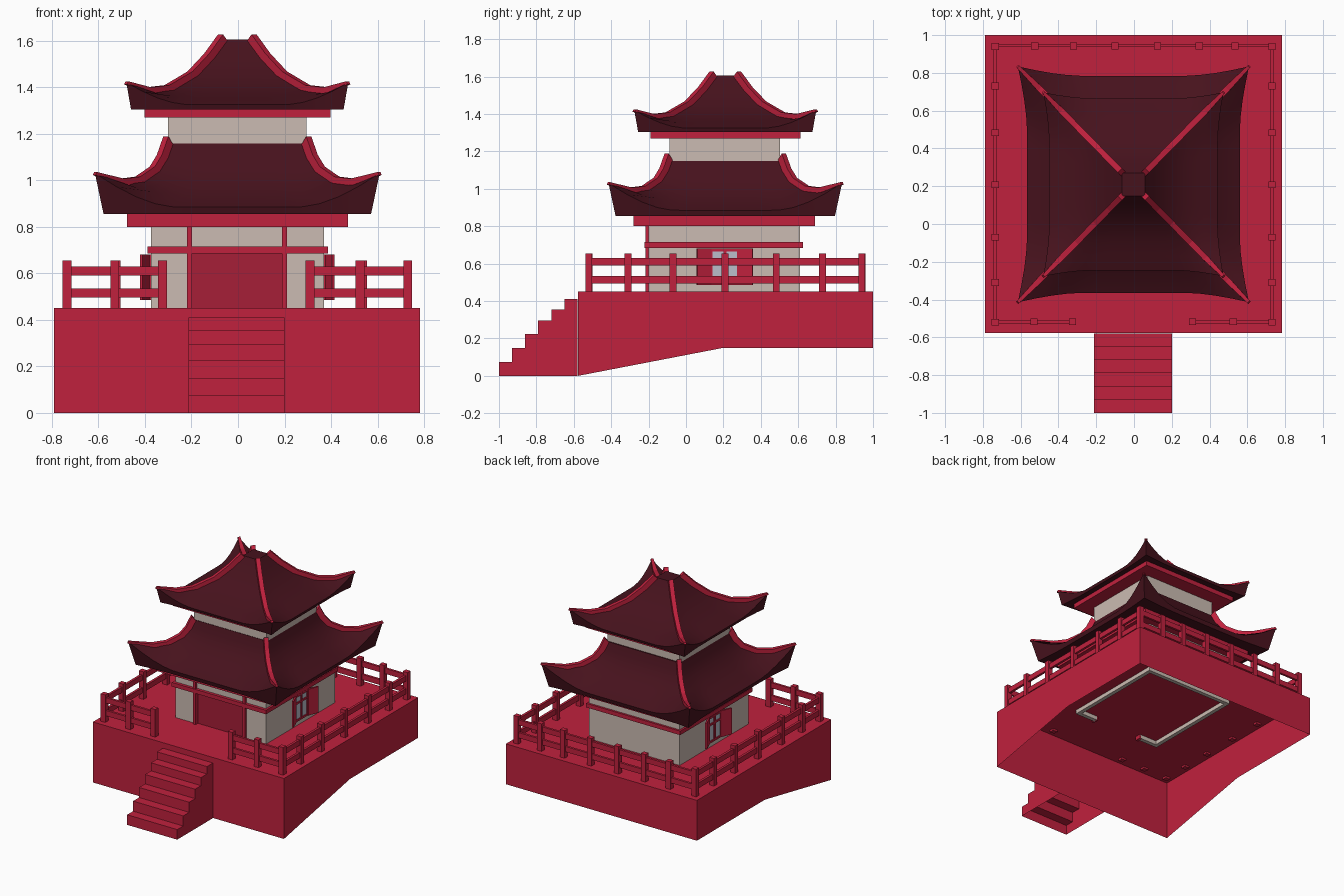
import bpy, bmesh, math
from mathutils import Vector

if "Cube" in bpy.data.objects:
    bpy.data.objects.remove(bpy.data.objects["Cube"])

def material(name, rgb):
    m = bpy.data.materials.new(name)
    m.diffuse_color = (*rgb, 1)
    m.use_nodes = True
    m.node_tree.nodes["Principled BSDF"].inputs["Base Color"].default_value = m.diffuse_color
    return m

RED = material("red_paint", (0.527, 0.015, 0.047))
DOOR = material("door_red", (0.38, 0.013, 0.038))
ROOF = material("dark_tile", (0.062, 0.006, 0.012))
CREAM = material("cream_plaster", (0.6, 0.5, 0.445))
GLASS = material("window_glass", (0.5, 0.52, 0.6))
CX, CY = -0.003, 0.21          # roof centre

def finish(name, bm, mat, smooth=None):
    bmesh.ops.recalc_face_normals(bm, faces=bm.faces)
    me = bpy.data.meshes.new(name)
    bm.to_mesh(me)
    bm.free()
    ob = bpy.data.objects.new(name, me)
    me.materials.append(mat)
    bpy.context.collection.objects.link(ob)
    if smooth:
        bpy.ops.object.select_all(action='DESELECT')
        ob.select_set(True)
        bpy.context.view_layer.objects.active = ob
        bpy.ops.object.shade_smooth_by_angle(angle=math.radians(smooth))
    return ob

def add_box(bm, x0, x1, y0, y1, z0, z1):
    vs = bmesh.ops.create_cube(bm, size=1)["verts"]
    for v in vs:
        v.co = Vector((x1 if v.co.x > 0 else x0, y1 if v.co.y > 0 else y0, z1 if v.co.z > 0 else z0))

def boxes(name, mat, *specs):
    bm = bmesh.new()
    for s in specs:
        add_box(bm, *s)
    return finish(name, bm, mat)

def side_profile(name, pts, open_edges, x0, x1, mat):
    """Extrude a (y, z) outline along x, leaving the last edges open underneath."""
    bm = bmesh.new()
    a, b = ([bm.verts.new((x, y, z)) for y, z in pts] for x in (x0, x1))
    bm.faces.new(a)
    bm.faces.new(b)
    for i in range(len(pts) - open_edges):
        j = (i + 1) % len(pts)
        bm.faces.new((a[i], a[j], b[j], b[i]))
    return finish(name, bm, mat)

# Terrace and stairs, both open underneath
side_profile("terrace", [(-.578, 0), (-.578, .45), (1, .45), (1, .15), (.2, .15)], 2, -.79, .783, RED)
steps, y, z = [(-1, 0)], -1, 0
for top in (.075, .15, .225, .295, .355, .41):
    steps += [(y, top), (y + .07, top)]
    y += .07
steps.append((y, 0))
side_profile("stairs", steps, 1, -.212, .2, RED)

# Fence posts and rails
side_y = (-.52, -.31, -.07, .208, .483, .73, .94)
posts = [(x, y) for x in (-.735, .73) for y in side_y]
posts += [(x, .943) for x in (-.525, -.32, -.1, .125, .345, .535)]
posts += [(x, -.518) for x in (-.53, -.325, .31, .525)]
boxes("fence_posts", RED, *[(x - .019, x + .019, y - .018, y + .018, .435, .655) for x, y in posts])
rails = []
for z0, z1 in ((.495, .535), (.59, .63)):
    for x in (-.735, .73):
        rails.append((x - .009, x + .009, -.52, .94, z0, z1))
    rails.append((-.735, .73, .936, .953, z0, z1))
    for x0, x1 in ((-.735, -.31), (.3, .73)):
        rails.append((x0, x1, -.527, -.51, z0, z1))
boxes("fence_rails", RED, *rails)

# Ground floor: hollow walls with a door opening
boxes("lower_walls", CREAM,
      (-.375, -.345, -.2, .61, .42, .82), (.34, .37, -.2, .61, .42, .82),
      (-.345, .34, .58, .61, .42, .82),
      (-.345, -.205, -.2, -.17, .42, .82), (.2, .34, -.2, -.17, .42, .82),
      (-.205, .2, -.2, -.17, .685, .82))
boxes("door", DOOR, (-.2, .195, -.19, -.175, .45, .685))
boxes("door_posts", RED, *[(x - .011, x + .011, -.217, -.17, .42, .81) for x in (-.208, .2)])
boxes("wall_band", RED,
      (-.39, .386, -.222, -.195, .685, .715), (-.39, .386, .6, .625, .685, .715),
      (-.39, -.37, -.222, .625, .685, .715), (.366, .386, -.222, .625, .685, .715))
boxes("lower_eave_frame", RED, (-.477, .472, -.28, .69, .8, .858))

# Side windows with open shutters
for s, face, side in ((1, .37, "right"), (-1, -.375, "left")):
    def out(d0, d1, *rest):
        return (min(face + s * d0, face + s * d1), max(face + s * d0, face + s * d1), *rest)
    boxes(side + "_window_glass", GLASS, out(-.005, .004, .135, .28, .49, .675))
    bars = [out(0, .011, y - .008, y + .008, .485, .68) for y in (.135, .2075, .28)]
    bars += [out(0, .011, .13, .285, z - .007, z + .007) for z in (.492, .62, .673)]
    boxes(side + "_window_frame", RED, *bars)
    for hinge, d in ((.135, -1), (.28, 1)):
        sh = boxes(side + "_shutter", RED, (-.006, .006, min(0, d * .083), max(0, d * .083), .485, .68))
        sh.location = (face + s * .009, hinge, 0)
        sh.rotation_euler.z = math.radians(-s * d * 22)

# Upper floor
boxes("upper_walls", CREAM, (-.3, .295, -.088, .503, 1.1, 1.28))
boxes("upper_eave_frame", RED, (-.402, .397, -.19, .612, 1.27, 1.308))

def roof(name, rings, ridge_rise):
    """Rings hold mid-edge radius and height, then corner radius and height."""
    n, ky = 16, 1.02
    bm = bmesh.new()
    grid = []
    for rm, zm, rc, zc in rings:
        loop = []
        for k in range(4):
            for i in range(n):
                u = -1 + 2 * i / n
                w = max(0, (abs(u) - .45) / .55) ** 2
                r = rm + (rc - rm) * w
                x, y = u * r, -r
                for _ in range(k):
                    x, y = -y, x
                loop.append(bm.verts.new((CX + x, CY + y * ky, zm + (zc - zm) * w)))
        grid.append(loop)
    for a, b in zip(grid, grid[1:]):
        for i in range(4 * n):
            j = (i + 1) % (4 * n)
            bm.faces.new((a[i], a[j], b[j], b[i]))
    bm.faces.new(grid[0])
    bm.faces.new(grid[-1])
    finish(name, bm, ROOF, 25)

    # Raised hip ridges sweeping down to the upturned corners
    path = [Vector((rc, zc)) for _, _, rc, zc in rings[1:]]
    bm = bmesh.new()
    for sx in (-1, 1):
        for sy in (-1, 1):
            sections = []
            for i, p in enumerate(path):
                t = path[min(i + 1, len(path) - 1)] - path[max(i - 1, 0)]
                nrm = Vector((t.y, -t.x)).normalized()
                h = .006 if i == 0 else .022
                hw = .006 if i == 0 else .011
                top, low = p + nrm * h, p - nrm * .008
                if i == len(path) - 1:
                    top.y = p.y + ridge_rise
                    top.x = p.x + .012
                sections.append([bm.verts.new((CX + sx * (q.x + e), CY + ky * sy * (q.x - e), q.y))
                                 for q, e in ((low, -hw), (low, hw), (top, hw), (top, -hw))])
            for a, b in zip(sections, sections[1:]):
                for i in range(4):
                    j = (i + 1) % 4
                    bm.faces.new((a[i], a[j], b[j], b[i]))
            bm.faces.new(sections[0])
            bm.faces.new(sections[-1])
    finish(name + "_ridges", bm, RED)

roof("lower_roof", [(.555, .855, .575, .855), (.563, .885, .612, 1.03), (.46, .935, .5, .985),
                    (.40, .985, .42, .995), (.345, 1.04, .35, 1.043), (.315, 1.1, .315, 1.1),
                    (.295, 1.157, .295, 1.157)], .032)
roof("upper_roof", [(.44, 1.305, .457, 1.305), (.446, 1.325, .477, 1.42), (.37, 1.355, .385, 1.378),
                    (.29, 1.385, .295, 1.388), (.19, 1.45, .19, 1.45), (.115, 1.53, .115, 1.53),
                    (.06, 1.605, .06, 1.605)], .022)
